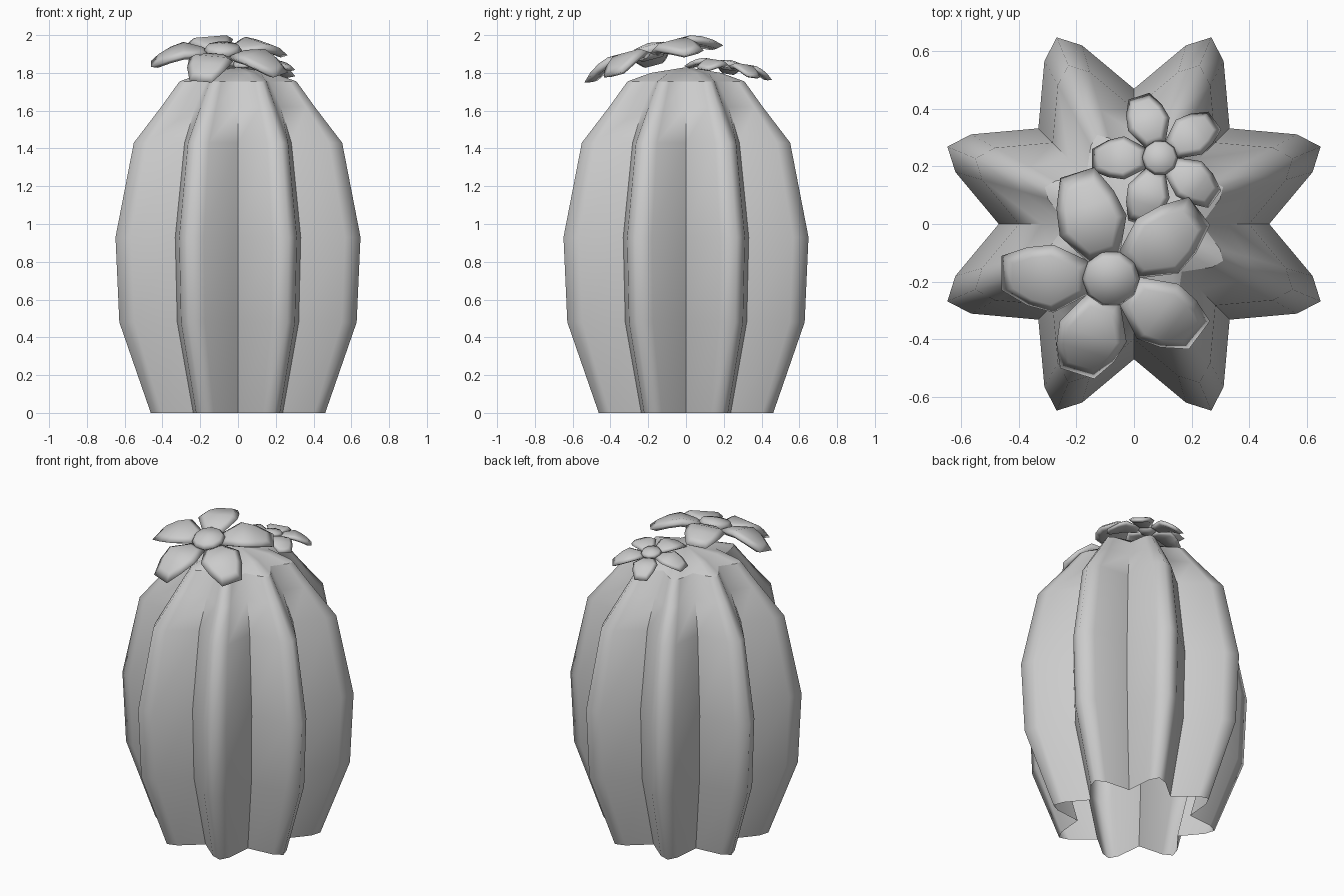
import bpy, bmesh
from math import radians, sin, cos, pi
from mathutils import Matrix, Vector

cube = bpy.data.objects.get("Cube")
if cube:
    bpy.data.objects.remove(cube, do_unlink=True)

grey = bpy.data.materials.new("plain_grey")
grey.use_nodes = True
COLOUR = (0.6, 0.6, 0.6, 1)
grey.diffuse_color = COLOUR
grey.node_tree.nodes["Principled BSDF"].inputs["Base Color"].default_value = COLOUR


def finish(name, bm):
    bmesh.ops.recalc_face_normals(bm, faces=bm.faces)
    for f in bm.faces:
        f.smooth = True
    mesh = bpy.data.meshes.new(name)
    bm.to_mesh(mesh)
    bm.free()
    mesh.materials.append(grey)
    ob = bpy.data.objects.new(name, mesh)
    bpy.context.collection.objects.link(ob)
    return ob


def bridge(bm, a, b):
    n = len(a)
    return [bm.faces.new((a[i], a[(i + 1) % n], b[(i + 1) % n], b[i])) for i in range(n)]


# Ribbed body, open underneath: (height, rib radius, valley radius)
RIBS = 8
PROFILE = [(0, 0.5, 0.335), (0.48, 0.68, 0.455), (0.93, 0.702, 0.47),
           (1.43, 0.597, 0.40), (1.62, 0.44, 0.32), (1.755, 0.335, 0.235)]


def star_ring(bm, z, tip, valley):
    shoulder = valley + 0.76 * (tip - valley)
    ring = []
    for k in range(RIBS):
        for step, r in ((0, valley), (16.2, shoulder), (22.5, tip), (28.8, shoulder)):
            a = radians(k * 45 + step)
            ring.append(bm.verts.new((r * cos(a), r * sin(a), z)))
    return ring


bm = bmesh.new()
rings = [star_ring(bm, *row) for row in PROFILE]
for low, high in zip(rings, rings[1:]):
    bridge(bm, low, high)
# Sharp crease along each valley, fading out near the top
for low, high in zip(rings[:4], rings[1:5]):
    for k in range(0, len(low), 4):
        bm.edges.get((low[k], high[k])).smooth = False
# Low domed cap
inner = star_ring(bm, 1.80, 0.2, 0.17)
bridge(bm, rings[-1], inner)
for i, v in enumerate(rings[-1]):
    bm.edges.get((v, rings[-1][(i + 1) % len(inner)])).smooth = False
top = bm.verts.new((0, 0, 1.83))
for i, v in enumerate(inner):
    bm.faces.new((v, inner[(i + 1) % len(inner)], top))
finish("cactus_body", bm)


# Petal half outline: (distance out, half width, height)
OUTLINE = [(0.07, 0.055, -0.015), (0.2, 0.122, 0.0), (0.29, 0.105, -0.03), (0.38, 0.062, -0.075)]


def petal(bm, turn):
    pts = [Vector((u, -w, z)) for u, w, z in OUTLINE]
    pts += [Vector((u, w, z)) for u, w, z in reversed(OUTLINE)]
    mid = sum(pts, Vector()) / len(pts)

    def loop(scale, lift):
        return [bm.verts.new(turn @ (mid + Vector(((p.x - mid.x) * scale, (p.y - mid.y) * scale,
                (p.z - mid.z) * scale + lift)))) for p in pts]
    under, rim, over = loop(0.75, -0.02), loop(1, 0), loop(0.72, 0.03)
    bridge(bm, under, rim)
    bridge(bm, rim, over)
    for ring in (over, under):
        # quads across the petal, root to tip
        for i in range(3):
            bm.faces.new((ring[i], ring[i + 1], ring[6 - i], ring[7 - i]))


def flower(name, centre, size, tilt_x, tilt_y):
    bm = bmesh.new()
    for k in range(5):
        petal(bm, Matrix.Rotation(radians(36 + 72 * k), 3, 'Z'))
    # Rounded button in the middle
    rows = [[bm.verts.new((r * cos(i * pi / 5), r * sin(i * pi / 5), z)) for i in range(10)]
            for r, z in ((0.06, -0.05), (0.1, 0.0), (0.085, 0.025))]
    for a, b in zip(rows, rows[1:]):
        bridge(bm, a, b)
    bm.faces.new(rows[0])
    peak = bm.verts.new((0, 0, 0.04))
    for i in range(10):
        bm.faces.new((rows[2][i], rows[2][(i + 1) % 10], peak))
    ob = finish(name, bm)
    ob.matrix_world = (Matrix.Translation(centre) @ Matrix.Rotation(radians(tilt_x), 4, 'X')
                       @ Matrix.Rotation(radians(tilt_y), 4, 'Y') @ Matrix.Scale(size, 4))


flower("large_flower", (-0.08, -0.19, 1.92), 1.0, 15, 0)
flower("small_flower", (0.09, 0.23, 1.845), 0.62, -9, 0)
